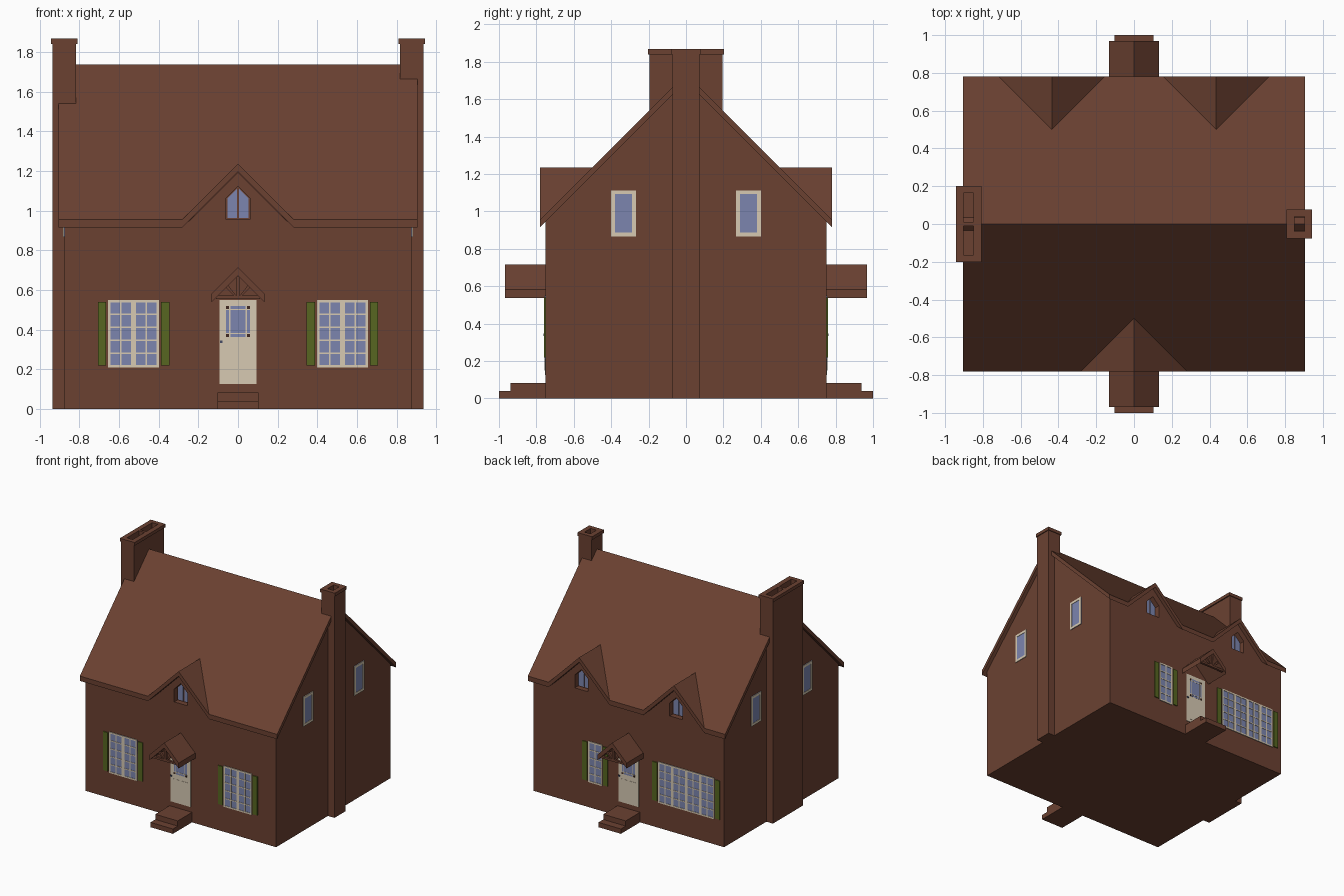
import bpy
import bmesh
from math import pi
from mathutils import Matrix, Vector

if "Cube" in bpy.data.objects:
    bpy.data.objects.remove(bpy.data.objects["Cube"])


def material(name, rgb):
    m = bpy.data.materials.new(name)
    m.use_nodes = True
    m.diffuse_color = (*rgb, 1)
    m.node_tree.nodes["Principled BSDF"].inputs["Base Color"].default_value = (*rgb, 1)
    return m


BROWN = material("brick_brown", (0.146, 0.053, 0.031))
CREAM = material("cream_paint", (0.68, 0.59, 0.45))
GLASS = material("blue_glass", (0.20, 0.235, 0.43))
GREEN = material("shutter_green", (0.095, 0.133, 0.015))
DARK = material("dark_trim", (0.05, 0.022, 0.016))
KNOB = material("door_knob_grey", (0.06, 0.07, 0.13))

FRONT, RIGHT, BACK, LEFT = 0, pi / 2, pi, -pi / 2
WALL_Y, WALL_X = 0.75, 0.875
SLOPE_TOP, EAVE_Y, EAVE_Z, THICK = 1.735, 0.78, 0.955, 0.04


def finish(name, bm, mat, angle=0):
    bmesh.ops.recalc_face_normals(bm, faces=bm.faces)
    bm.transform(Matrix.Rotation(angle, 4, 'Z'))
    me = bpy.data.meshes.new(name)
    bm.to_mesh(me)
    bm.free()
    me.materials.append(mat)
    ob = bpy.data.objects.new(name, me)
    bpy.context.collection.objects.link(ob)
    return ob


def add_prism(bm, profile, axis, lo, hi):
    """Extrude a (horizontal, z) outline along x or y."""
    place = (lambda h, z, t: (t, h, z)) if axis == 'x' else (lambda h, z, t: (h, t, z))
    face = bm.faces.new([bm.verts.new(place(h, z, lo)) for h, z in profile])
    new = bmesh.ops.extrude_face_region(bm, geom=[face])["geom"]
    verts = [v for v in new if isinstance(v, bmesh.types.BMVert)]
    bmesh.ops.translate(bm, verts=verts, vec=Vector(place(0, 0, hi - lo)))


def prisms(name, mat, profiles, axis, lo, hi, angle=0):
    bm = bmesh.new()
    for p in profiles:
        add_prism(bm, p, axis, lo, hi)
    return finish(name, bm, mat, angle)


def rect(u0, u1, z0, z1):
    return [(u0, z0), (u1, z0), (u1, z1), (u0, z1)]


def box(name, mat, x, y, z):
    return prisms(name, mat, [rect(*x, *z)], 'y', *y)


def plates(name, mat, rects, wall, depth):
    """Thin rectangles on one of the four outer walls."""
    base = WALL_X if wall in (LEFT, RIGHT) else WALL_Y
    return prisms(name, mat, [rect(*r) for r in rects], 'y', -base - depth, -base, wall)


def border(u0, u1, z0, z1, w):
    return [(u0, u0 + w, z0, z1), (u1 - w, u1, z0, z1),
            (u0 + w, u1 - w, z0, z0 + w), (u0 + w, u1 - w, z1 - w, z1)]


def mirrored(points):
    return points + [(-x, z) for x, z in reversed(points) if x]


def cut(ob, cutter):
    mod = ob.modifiers.new("opening", 'BOOLEAN')
    mod.operation, mod.solver, mod.object = 'DIFFERENCE', 'EXACT', cutter
    bpy.context.view_layer.objects.active = ob
    bpy.ops.object.modifier_apply(modifier=mod.name)


def discard(ob):
    bpy.data.objects.remove(ob)


# Main walls with gable ends
gable = mirrored([(0, SLOPE_TOP - THICK), (WALL_Y, 0.945), (WALL_Y, 0)])
house_walls = prisms("house_walls", BROWN, [gable], 'x', -WALL_X, WALL_X)

# Roof sheet with the gabled dormers folded into each slope
rise = 0.28
bm = bmesh.new()
dormers = [(FRONT, [0]), (BACK, [-0.435, 0.435])]
for angle, centres in dormers:
    rot = Matrix.Rotation(angle, 4, 'Z')

    def vert(x, y, z):
        return bm.verts.new(rot @ Vector((x, y, z)))

    outline = [vert(0.905, 0, SLOPE_TOP), vert(-0.905, 0, SLOPE_TOP),
               vert(-0.905, -EAVE_Y, EAVE_Z)]
    for c in centres:
        a = vert(c - rise, -EAVE_Y, EAVE_Z)
        back = vert(c, -EAVE_Y + rise, EAVE_Z + rise)
        b = vert(c + rise, -EAVE_Y, EAVE_Z)
        tip = vert(c, -EAVE_Y, EAVE_Z + rise)
        outline += [a, back, b]
        bm.faces.new((a, tip, back))
        bm.faces.new((tip, b, back))
    outline.append(vert(0.905, -EAVE_Y, EAVE_Z))
    bm.faces.new(outline)
bmesh.ops.remove_doubles(bm, verts=bm.verts, dist=0.0001)
sheet = bmesh.ops.extrude_face_region(bm, geom=bm.faces[:], use_keep_orig=True)["geom"]
bmesh.ops.translate(bm, vec=(0, 0, -THICK),
                    verts=[v for v in sheet if isinstance(v, bmesh.types.BMVert)])
finish("roof", bm, BROWN)

# Dormer walls with recessed pointed windows
for angle, centres in dormers:
    for c in centres:
        def shift(pts):
            return [(x + c, z) for x, z in pts]

        wall = prisms("dormer_wall", BROWN, [shift(mirrored([(0, 1.193), (0.278, 0.915)]))],
                      'y', -WALL_Y, -0.52, angle)
        opening = shift(mirrored([(0, 1.122), (0.06, 1.062), (0.06, 0.955)]))
        cutter = prisms("opening_cutter", BROWN, [opening], 'y', -0.8, -0.705, angle)
        cut(wall, cutter)
        cut(house_walls, cutter)
        discard(cutter)
        pane = [(0.005, 0.962), (0.054, 0.962), (0.054, 1.062), (0.005, 1.111)]
        prisms("dormer_glass", GLASS, [shift(pane), shift([(-x, z) for x, z in pane])],
               'y', -0.711, -0.70, angle)


# Chimneys running from the ground to capped, open flues
def chimney(side, half, flues):
    def span(a, b):
        return tuple(sorted((side * a, side * b)))

    parts = [box("chimney_stack", BROWN, span(0.817, 0.935), (-half, half), (0, 1.842)),
             box("chimney_cap", BROWN, span(0.808, 0.942), (-half - 0.006, half + 0.006),
                 (1.84, 1.867))]
    for f in flues:
        cutter = box("flue_cutter", BROWN, span(0.85, 0.903), f, (1.7, 1.95))
        for p in parts:
            cut(p, cutter)
        discard(cutter)


chimney(1, 0.071, [(-0.04, 0.04)])
chimney(-1, 0.196, [(-0.165, -0.01), (0.01, 0.165)])


# Paned casement windows with shutters
def casements(wall, centre, count):
    width, z0, z1 = 0.1285, 0.21, 0.55
    left = centre - width * count / 2
    right = centre + width * count / 2
    bars = []
    for i in range(count):
        a = left + i * width
        b = a + width
        m = (a + b) / 2
        bars += border(a, b, z0, z1, 0.012)
        bars.append((m - 0.004, m + 0.004, z0, z1))
        for k in range(1, 5):
            z = z0 + 0.006 + (z1 - z0 - 0.012) * k / 5
            bars.append((a, b, z - 0.004, z + 0.004))
    plates("window_glass", GLASS, [(left, right, z0, z1)], wall, 0.003)
    plates("window_frame", CREAM, bars, wall, 0.006)
    plates("shutters", GREEN, [(left - 0.052, left - 0.01, 0.22, 0.54),
                               (right + 0.01, right + 0.052, 0.22, 0.54)], wall, 0.008)


casements(FRONT, -0.526, 2)
casements(FRONT, 0.526, 2)
casements(BACK, -0.305, 1)
casements(BACK, 0.53, 4)

# Plain upper windows in both gable ends
for wall in (RIGHT, LEFT):
    for c in (-0.334, 0.334):
        area = (c - 0.066, c + 0.066, 0.867, 1.112)
        plates("gable_window_glass", GLASS, [area], wall, 0.003)
        plates("gable_window_frame", CREAM, border(*area, 0.02), wall, 0.006)

# Doors, porches and steps, front and back
for wall in (FRONT, BACK):
    plates("door", CREAM, [(-0.093, 0.093, 0.125, 0.55)], wall, 0.005)
    plates("door_panels", CREAM, [(-0.07, -0.006, 0.15, 0.32), (0.006, 0.07, 0.15, 0.32)],
           wall, 0.007)
    plates("door_glass", GLASS, [(-0.06, 0.06, 0.362, 0.52)], wall, 0.006)
    lines = [(s * 0.042 - 0.003, s * 0.042 + 0.003, 0.362, 0.52) for s in (-1, 1)]
    lines += [(-0.06, 0.06, z - 0.003, z + 0.003) for z in (0.38, 0.502)]
    plates("door_glazing_bars", CREAM, lines, wall, 0.0075)
    plates("door_glass_corners", DARK,
           [(u, u + 0.015, z, z + 0.015) for u in (-0.06, 0.045) for z in (0.362, 0.505)],
           wall, 0.008)
    plates("door_knob", KNOB, [(-0.09, -0.077, 0.333, 0.346)], wall, 0.012)

    canopy = [(0, 0.715), (0.133, 0.582), (0.133, 0.538), (0, 0.671),
              (-0.133, 0.538), (-0.133, 0.582)]
    prisms("porch_roof", BROWN, [canopy], 'y', -0.968, -WALL_Y, wall)
    strut = [(0.008, 0.57), (0.02, 0.57), (0.062, 0.612), (0.05, 0.624)]
    prisms("porch_truss", BROWN,
           [rect(-0.112, 0.112, 0.555, 0.571), rect(-0.008, 0.008, 0.571, 0.668),
            strut, [(-x, z) for x, z in strut]], 'y', -0.958, -0.938, wall)
    prisms("upper_step", BROWN, [rect(-0.103, 0.103, 0, 0.083)], 'y', -0.937, -WALL_Y, wall)
    prisms("lower_step", BROWN, [rect(-0.103, 0.103, 0, 0.04)], 'y', -1.0, -0.93, wall)
